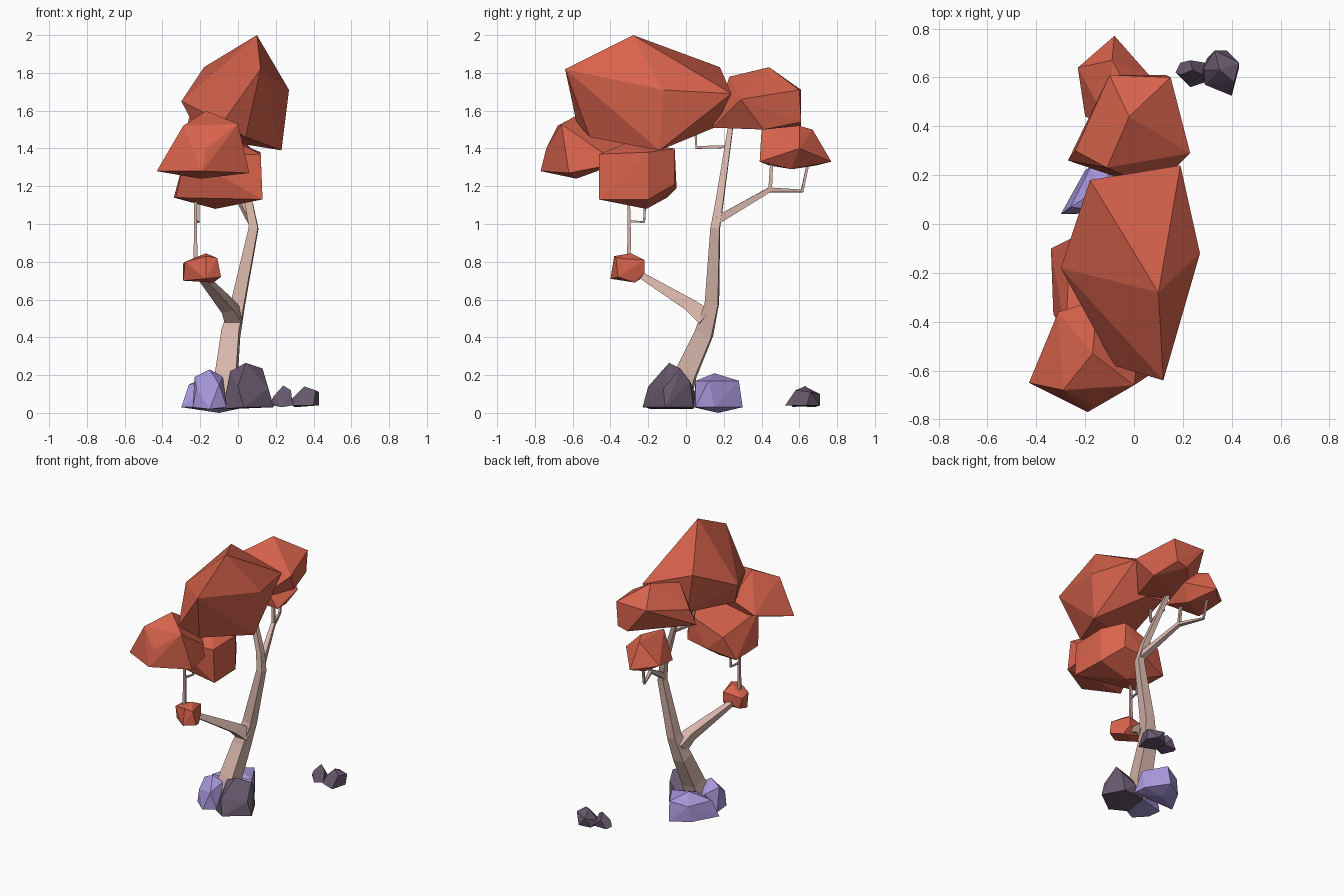
import bpy, bmesh, math
from mathutils import Vector


def material(name, rgb):
    m = bpy.data.materials.new(name)
    m.diffuse_color = (*rgb, 1)
    return m


RED = material("foliage red", (0.69, 0.125, 0.073))
BARK = material("pale bark", (0.68, 0.465, 0.405))
DARK = material("dark stone", (0.138, 0.098, 0.153))
LILAC = material("lilac stone", (0.39, 0.31, 0.70))


def finish(name, bm, mat):
    bmesh.ops.recalc_face_normals(bm, faces=bm.faces)
    me = bpy.data.meshes.new(name)
    bm.to_mesh(me)
    bm.free()
    me.materials.append(mat)
    ob = bpy.data.objects.new(name, me)
    bpy.context.collection.objects.link(ob)
    return ob


def faceted(name, mat, corners):
    """Flat-faced convex lump spanned by a few corners."""
    bm = bmesh.new()
    for c in corners:
        bm.verts.new(c)
    bmesh.ops.convex_hull(bm, input=bm.verts)
    loose = [v for v in bm.verts if not v.link_faces]
    bmesh.ops.delete(bm, geom=loose, context='VERTS')
    return finish(name, bm, mat)


def limb(name, path, sides=4, turn=0.5):
    """Tapered tube along (x, y, z, radius) points."""
    bm = bmesh.new()
    pts = [Vector(p[:3]) for p in path]
    rings = []
    for i, p in enumerate(pts):
        d = (pts[min(i + 1, len(pts) - 1)] - pts[max(i - 1, 0)]).normalized()
        ref = Vector((1, 0, 0))
        u = (ref - d * ref.dot(d)).normalized()
        w = d.cross(u)
        r = path[i][3]
        ring = []
        for k in range(sides):
            a = 2 * math.pi * (k + turn) / sides
            ring.append(bm.verts.new(p + (u * math.cos(a) + w * math.sin(a)) * r))
        rings.append(ring)
    for a, b in zip(rings, rings[1:]):
        for k in range(sides):
            n = (k + 1) % sides
            bm.faces.new((a[k], a[n], b[n], b[k]))
    bm.faces.new(rings[0])
    bm.faces.new(rings[-1])
    return finish(name, bm, BARK)


# Trunk and limbs
limb("trunk", [(-0.085, -0.045, 0.06, 0.088), (-0.06, 0.0, 0.21, 0.078),
               (-0.038, 0.095, 0.42, 0.066), (0.0, 0.137, 0.58, 0.050),
               (0.083, 0.155, 0.98, 0.034), (0.06, 0.175, 1.10, 0.029),
               (-0.10, 0.24, 1.54, 0.018)], 4, 0.45)
limb("lower_branch", [(-0.02, 0.11, 0.50, 0.066), (-0.055, 0.03, 0.565, 0.048),
                      (-0.20, -0.24, 0.73, 0.024), (-0.23, -0.30, 0.78, 0.018)])
limb("lower_twig", [(-0.225, -0.305, 0.76, 0.016), (-0.225, -0.30, 0.95, 0.012),
                    (-0.225, -0.305, 1.18, 0.010)])
limb("lower_side_twig", [(-0.225, -0.305, 1.015, 0.009), (-0.21, -0.222, 1.01, 0.009),
                         (-0.21, -0.215, 1.14, 0.008)])
limb("back_branch", [(0.075, 0.165, 1.02, 0.030), (-0.02, 0.44, 1.18, 0.018),
                     (-0.09, 0.615, 1.175, 0.011), (-0.10, 0.65, 1.34, 0.010)])
limb("back_twig", [(-0.02, 0.445, 1.17, 0.014), (-0.03, 0.455, 1.36, 0.011)])
limb("upper_twig", [(-0.07, 0.23, 1.41, 0.011), (-0.10, 0.055, 1.405, 0.011),
                    (-0.10, 0.05, 1.50, 0.010)])

# Foliage
faceted("main_crown", RED, [
    (0.10, -0.28, 2.0), (0.12, -0.64, 1.82), (0.27, -0.12, 1.71), (0.19, 0.24, 1.69),
    (-0.18, 0.18, 1.83), (-0.30, -0.18, 1.65), (-0.08, -0.58, 1.54), (0.23, -0.14, 1.39),
    (0.04, -0.51, 1.46), (-0.20, -0.29, 1.46), (0.02, 0.15, 1.51), (-0.12, 0.15, 1.53)])
faceted("back_crown", RED, [
    (-0.02, 0.44, 1.83), (0.15, 0.60, 1.71), (0.23, 0.29, 1.66), (-0.10, 0.61, 1.71),
    (-0.27, 0.26, 1.52), (-0.11, 0.23, 1.78), (0.13, 0.61, 1.54), (0.17, 0.41, 1.50),
    (0.08, 0.14, 1.51), (0.05, 0.61, 1.52), (-0.24, 0.30, 1.64)])
faceted("back_low_crown", RED, [
    (-0.08, 0.77, 1.33), (-0.09, 0.67, 1.50), (-0.23, 0.64, 1.35), (-0.20, 0.44, 1.31),
    (-0.10, 0.40, 1.50), (0.07, 0.60, 1.40), (0.05, 0.39, 1.33), (0.0, 0.56, 1.29),
    (-0.15, 0.69, 1.31), (-0.05, 0.60, 1.52)])
faceted("front_crown", RED, [
    (-0.43, -0.65, 1.28), (-0.19, -0.77, 1.28), (0.06, -0.62, 1.27), (-0.17, -0.74, 1.40),
    (-0.29, -0.68, 1.52), (-0.17, -0.53, 1.60), (0.0, -0.66, 1.53), (-0.31, -0.36, 1.36),
    (0.04, -0.36, 1.32), (-0.15, -0.31, 1.46), (-0.20, -0.58, 1.24)])
faceted("front_low_crown", RED, [
    (-0.34, -0.10, 1.14), (-0.33, -0.37, 1.14), (0.13, -0.46, 1.13), (0.12, -0.46, 1.37),
    (-0.28, -0.45, 1.36), (0.0, -0.31, 1.43), (0.02, -0.06, 1.40), (0.03, -0.06, 1.21),
    (-0.12, -0.21, 1.08), (-0.26, -0.06, 1.30), (-0.13, -0.05, 1.19), (0.12, -0.20, 1.38),
    (0.12, -0.20, 1.13)])
faceted("small_crown", RED, [
    (-0.28, -0.33, 0.80), (-0.17, -0.29, 0.845), (-0.11, -0.37, 0.82), (-0.09, -0.36, 0.72),
    (-0.13, -0.27, 0.69), (-0.29, -0.30, 0.70), (-0.15, -0.22, 0.81), (-0.15, -0.22, 0.74),
    (-0.29, -0.24, 0.79), (-0.27, -0.24, 0.71), (-0.17, -0.40, 0.71), (-0.17, -0.38, 0.83)])

# Stones around the trunk
faceted("front_stone", DARK, [
    (0.04, -0.09, 0.265), (0.13, -0.03, 0.235), (-0.04, -0.07, 0.22), (0.0, -0.20, 0.14),
    (-0.08, -0.15, 0.02), (0.03, -0.23, 0.03), (0.19, -0.11, 0.03), (0.11, 0.04, 0.03),
    (0.12, 0.02, 0.17), (0.03, 0.05, 0.10), (-0.05, 0.04, 0.02), (0.16, -0.12, 0.13)])
faceted("left_stone", LILAC, [
    (-0.15, -0.08, 0.23), (-0.23, -0.06, 0.19), (-0.08, -0.06, 0.19), (-0.24, -0.13, 0.03),
    (-0.15, -0.20, 0.02), (-0.06, -0.16, 0.03), (-0.22, -0.14, 0.13), (-0.10, -0.18, 0.15),
    (-0.24, -0.02, 0.02), (-0.06, 0.03, 0.02), (-0.17, 0.02, 0.15)])
faceted("back_stone", LILAC, [
    (-0.13, 0.15, 0.21), (-0.26, 0.07, 0.15), (-0.30, 0.04, 0.03), (-0.20, 0.22, 0.03),
    (-0.18, 0.23, 0.14), (-0.06, 0.28, 0.17), (-0.07, 0.30, 0.03), (0.03, 0.15, 0.03),
    (0.03, 0.12, 0.17), (0.04, 0.05, 0.03), (-0.10, 0.17, 0.0), (-0.12, 0.05, 0.17)])

# Pair of stones standing apart
faceted("far_stone", DARK, [
    (0.35, 0.63, 0.14), (0.41, 0.58, 0.12), (0.43, 0.66, 0.11), (0.40, 0.525, 0.04),
    (0.29, 0.57, 0.04), (0.28, 0.63, 0.07), (0.33, 0.71, 0.10), (0.38, 0.71, 0.04),
    (0.43, 0.64, 0.04), (0.30, 0.68, 0.03)])
faceted("far_small_stone", DARK, [
    (0.24, 0.63, 0.145), (0.28, 0.61, 0.12), (0.19, 0.61, 0.09), (0.17, 0.62, 0.05),
    (0.23, 0.56, 0.03), (0.29, 0.58, 0.04), (0.29, 0.66, 0.04), (0.23, 0.67, 0.10),
    (0.19, 0.66, 0.04)])
